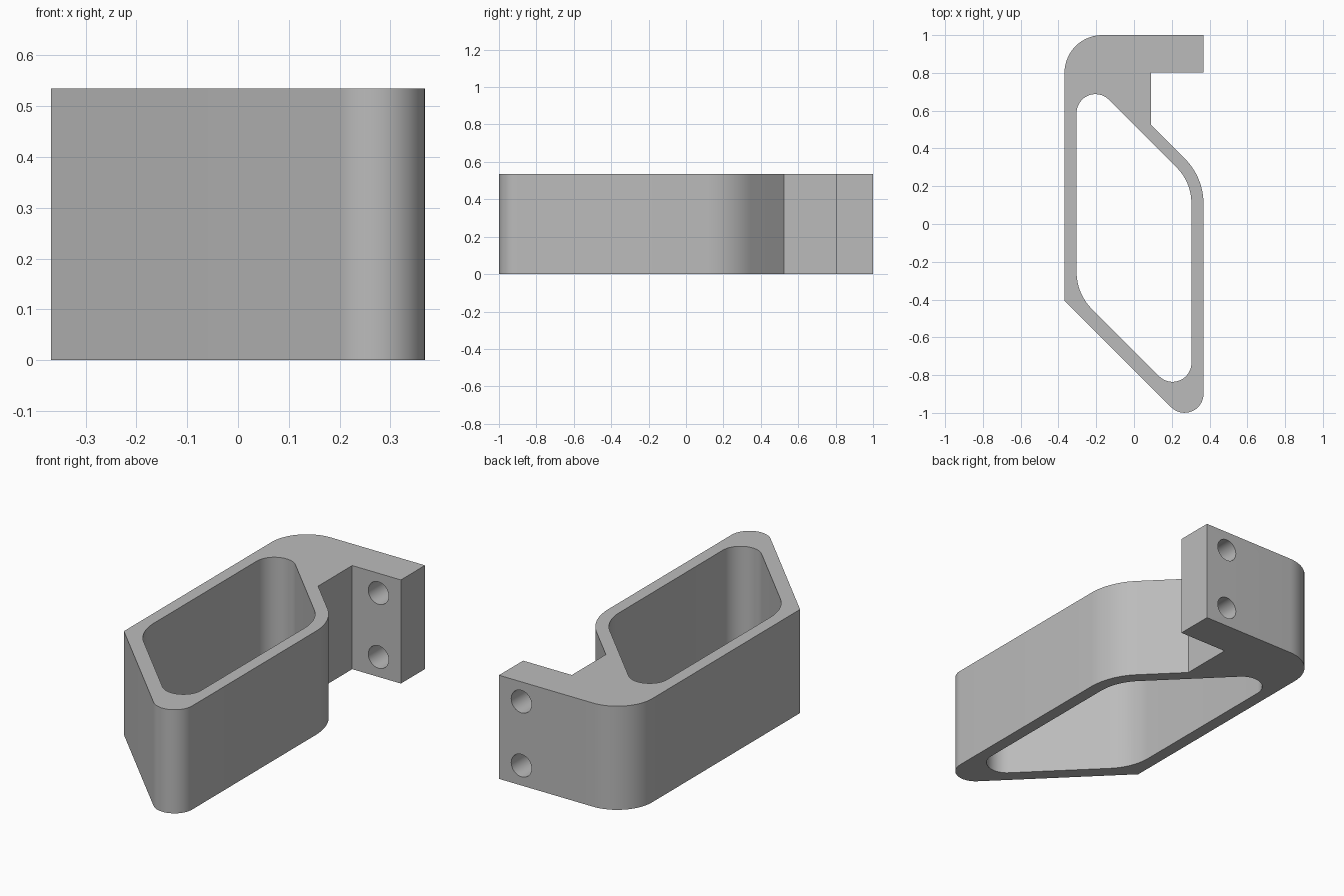
import bpy, bmesh, math
from mathutils import Vector, Matrix

if "Cube" in bpy.data.objects:
    bpy.data.objects.remove(bpy.data.objects["Cube"], do_unlink=True)

HEIGHT = 0.535
HALF_W = 0.368

grey = bpy.data.materials.new("light grey")
grey.use_nodes = True
grey.diffuse_color = (0.5, 0.5, 0.5, 1)
grey.node_tree.nodes["Principled BSDF"].inputs["Base Color"].default_value = (0.5, 0.5, 0.5, 1)


def rounded_outline(corners, steps=16):
    """Turn (x, y, fillet radius) corners into a list of points."""
    points = []
    for i, (x, y, r) in enumerate(corners):
        p = Vector((x, y))
        if r == 0:
            points.append(p)
            continue
        a = (Vector(corners[i - 1][:2]) - p).normalized()
        b = (Vector(corners[(i + 1) % len(corners)][:2]) - p).normalized()
        half = a.angle(b) / 2
        centre = p + (a + b).normalized() * r / math.sin(half)
        start = p + a * r / math.tan(half) - centre
        end = p + b * r / math.tan(half) - centre
        sweep = start.angle(end)
        for k in range(steps + 1):
            t = k / steps
            points.append(centre + (start * math.sin((1 - t) * sweep)
                                    + end * math.sin(t * sweep)) / math.sin(sweep))
    return points


def make_object(name, bm):
    bmesh.ops.recalc_face_normals(bm, faces=bm.faces)
    mesh = bpy.data.meshes.new(name)
    bm.to_mesh(mesh)
    bm.free()
    mesh.materials.append(grey)
    obj = bpy.data.objects.new(name, mesh)
    bpy.context.collection.objects.link(obj)
    return obj


def prism(name, corners, z0, z1):
    bm = bmesh.new()
    face = bm.faces.new([bm.verts.new((p.x, p.y, z0)) for p in rounded_outline(corners)])
    top = bmesh.ops.extrude_face_region(bm, geom=[face])["geom"]
    verts = [v for v in top if isinstance(v, bmesh.types.BMVert)]
    bmesh.ops.translate(bm, verts=verts, vec=(0, 0, z1 - z0))
    return make_object(name, bm)


# Bracket body with hooked flange at the back
body = prism("bracket_body", [
    (-HALF_W, -0.405, 0), (HALF_W, -1.141, 0.1), (HALF_W, 0.247, 0.335),
    (0.09, 0.525, 0), (0.09, 0.803, 0), (HALF_W, 0.803, 0),
    (HALF_W, 1.0, 0), (-HALF_W, 1.0, 0.2)], 0, HEIGHT)

# Slanted opening through the body
IN = 0.304
cutters = [prism("opening_cutter", [
    (-IN, -0.673 + IN, 0.28), (IN, -0.673 - IN, 0.1),
    (IN, 0.525 - IN, 0.27), (-IN, 0.525 + IN, 0.1)], -0.1, HEIGHT + 0.1)]

# Two screw holes through the flange
for z in (0.103, 0.433):
    bm = bmesh.new()
    bmesh.ops.create_cone(bm, cap_ends=True, segments=40, radius1=0.058, radius2=0.058,
                          depth=0.3, matrix=Matrix.Translation((0.24, 0.9, z))
                          @ Matrix.Rotation(math.pi / 2, 4, "X"))
    cutters.append(make_object("screw_hole_cutter", bm))

for cutter in cutters:
    cutter.hide_render = True
    mod = body.modifiers.new("cut", "BOOLEAN")
    mod.operation = "DIFFERENCE"
    mod.solver = "EXACT"
    mod.object = cutter

# Bake the cuts and drop the helpers
bpy.context.view_layer.update()
cut_mesh = bpy.data.meshes.new_from_object(
    body.evaluated_get(bpy.context.evaluated_depsgraph_get()))
body.modifiers.clear()
body.data = cut_mesh
for cutter in cutters:
    bpy.data.objects.remove(cutter, do_unlink=True)

bpy.ops.object.select_all(action="DESELECT")
body.select_set(True)
bpy.context.view_layer.objects.active = body
bpy.ops.object.shade_smooth_by_angle(angle=math.radians(30))
